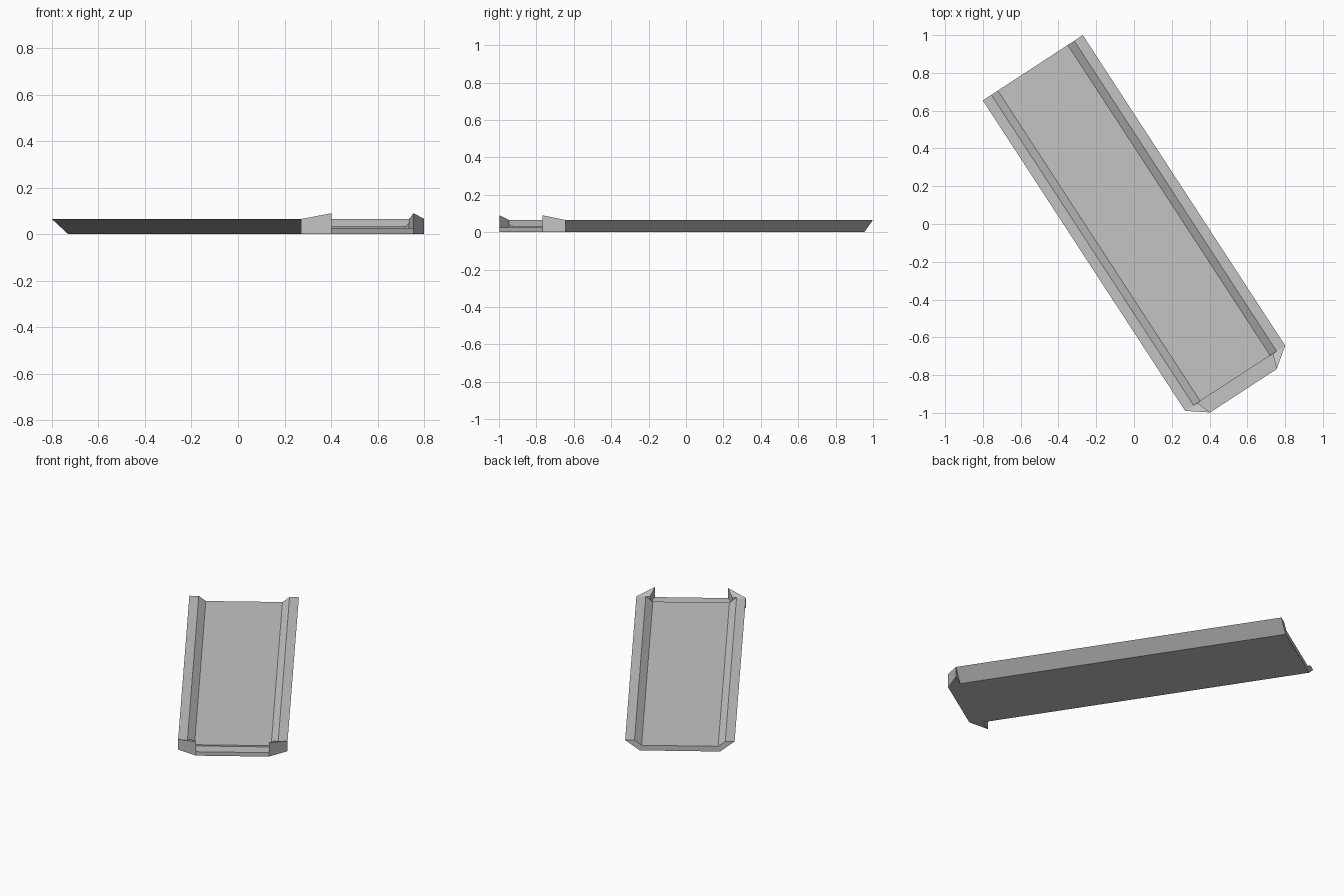
import bpy, math

if "Cube" in bpy.data.objects:
    bpy.data.objects.remove(bpy.data.objects["Cube"])

TURN = math.radians(33.1)   # tray lies diagonally
BACK, FRONT, TIP = 0.981, -0.981, -1.06
RIM = 0.065

grey = bpy.data.materials.new("light grey")
grey.diffuse_color = (0.55, 0.55, 0.55, 1)
grey.use_nodes = True
grey.node_tree.nodes["Principled BSDF"].inputs["Base Color"].default_value = grey.diffuse_color


def prism(name, ring_a, ring_b):
    """Closed solid between two matching rings of points."""
    n = len(ring_a)
    faces = [list(range(n))[::-1], list(range(n, 2 * n))]
    faces += [[i, (i + 1) % n, (i + 1) % n + n, i + n] for i in range(n)]
    me = bpy.data.meshes.new(name)
    me.from_pydata(ring_a + ring_b, [], faces)
    me.materials.append(grey)
    ob = bpy.data.objects.new(name, me)
    bpy.context.collection.objects.link(ob)
    ob.rotation_euler.z = TURN
    ob.location.y = 0.005
    # make normals point outwards
    bpy.context.view_layer.objects.active = ob
    ob.select_set(True)
    bpy.ops.object.mode_set(mode='EDIT')
    bpy.ops.mesh.select_all(action='SELECT')
    bpy.ops.mesh.normals_make_consistent(inside=False)
    bpy.ops.object.mode_set(mode='OBJECT')
    ob.select_set(False)
    return ob


# Long trough: open channel with flared sides and flat rims
half = [(0.232, 0), (0.316, RIM), (0.262, RIM), (0.221, 0.033)]
profile = half + [(-x, z) for x, z in reversed(half)]
prism("trough", [(x, FRONT, z) for x, z in profile],
      [(x, BACK, z) for x, z in profile])

# Tapered front plate, a small step below the trough floor
plate = [(-0.316, FRONT), (-0.21, TIP), (0.21, TIP), (0.316, FRONT)]
prism("front_plate", [(x, y, 0) for x, y in plate],
      [(x, y, 0.025) for x, y in plate])

# Raised corner cheeks, rising from the rim to the tip
cheek = [(0.316, FRONT, RIM), (0.21, TIP, 0.09), (0.238, FRONT, RIM)]
for side, label in ((-1, "left"), (1, "right")):
    prism(label + "_cheek", [(side * x, y, 0.025) for x, y, z in cheek],
          [(side * x, y, z) for x, y, z in cheek])
